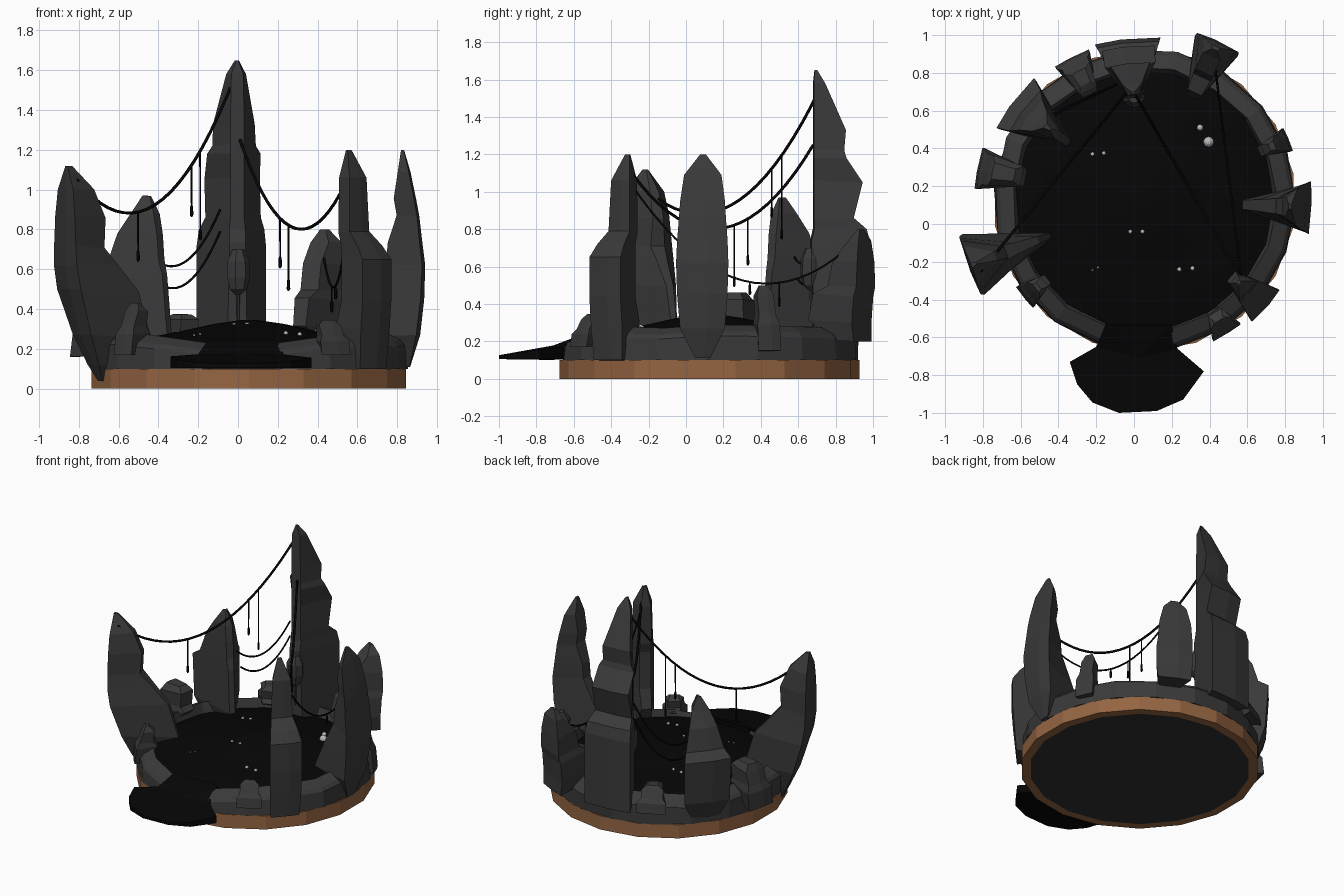
import bpy, bmesh, math, random
from mathutils import Vector

if "Cube" in bpy.data.objects:
    bpy.data.objects.remove(bpy.data.objects["Cube"])
random.seed(4)
CX, CY = 0.055, 0.125


def mat(name, c):
    m = bpy.data.materials.new(name)
    m.diffuse_color = (*c, 1)
    m.use_nodes = True
    m.node_tree.nodes["Principled BSDF"].inputs["Base Color"].default_value = m.diffuse_color
    return m


ROCK = mat("rock", (.042, .042, .042))
TAR = mat("tar", (.0018, .0018, .0018))
WOOD = mat("wood", (.30, .13, .055))
FELT = mat("felt", (.03, .03, .03))
BUBBLE = mat("bubble", (.5, .5, .5))


def finish(bm, name, *mats):
    bmesh.ops.recalc_face_normals(bm, faces=bm.faces[:])
    me = bpy.data.meshes.new(name)
    bm.to_mesh(me)
    bm.free()
    for m in mats:
        me.materials.append(m)
    ob = bpy.data.objects.new(name, me)
    bpy.context.collection.objects.link(ob)
    return ob


def loft(name, rings, m):
    bm = bmesh.new()
    vs = [[bm.verts.new(p) for p in r] for r in rings]
    n = len(vs[0])
    for a, b in zip(vs, vs[1:]):
        for i in range(n):
            j = (i + 1) % n
            bm.faces.new((a[i], a[j], b[j], b[i]))
    bm.faces.new(vs[0][::-1])
    bm.faces.new(vs[-1])
    return finish(bm, name, m)


def polar(deg, r, z, t=0):
    a = math.radians(deg)
    return Vector((CX + r * math.cos(a) - t * math.sin(a), CY + r * math.sin(a) + t * math.cos(a), z))


# Spire: stacked wedge sections, each (z, inner radius, outer radius, inner width, outer width)
def spire(name, deg, levels):
    rings = []
    for z, ri, ro, wi, wo in levels:
        k = (ro - ri) * .04
        d = random.uniform(-.02, .02) * (ro - ri) * 3
        rings.append([polar(deg, ri, z + d, -wi / 2), polar(deg, ro - k, z, -wo / 2),
                      polar(deg, ro, z, wo * .1), polar(deg, ro - k, z, wo / 2),
                      polar(deg, ri, z + d, wi / 2)])
    return loft(name, rings, ROCK)


# Wooden base with dark underside
bm = bmesh.new()
bmesh.ops.create_cone(bm, cap_ends=True, segments=18, radius1=.802, radius2=.802, depth=.1)
bmesh.ops.translate(bm, verts=bm.verts[:], vec=(CX, CY, .05))
bm.faces.ensure_lookup_table()
low = min(bm.faces, key=lambda f: f.calc_center_median().z)
bmesh.ops.inset_region(bm, faces=[low], thickness=.06)
low.material_index = 1
finish(bm, "wooden_base", WOOD, FELT)

# Rocky rim, open at the front
rings = []
N = 17
for i in range(N + 1):
    a = 281.5 + (613 - 281.5) * i / N
    e = min(i, N - i)
    dz = -.05 if e == 0 else -.02 if e == 1 else random.uniform(-.01, .012)
    j = random.uniform(-.008, .012)
    rings.append([polar(a, .67, .1), polar(a, .80, .1), polar(a, .795 + j, .22 + dz),
                  polar(a, .775 + j, .245 + dz), polar(a, .70 + j, .28 + dz), polar(a, .68, .2)])
loft("rock_rim", rings, ROCK)

# Domed tar pool
loft("tar_pool", [[polar(20 * i, r, z) for i in range(18)] for r, z in
                  ((.70, .11), (.70, .21), (.55, .25), (.36, .285), (.18, .325), (.04, .345))], TAR)

# Tar spill over the front lip
out = [(-.15, -.53), (.2, -.53), (.23, -.66), (.37, -.78), (.26, -.93), (.12, -.99), (-.08, -1.0),
       (-.22, -.945), (-.30, -.85), (-.34, -.73), (-.20, -.65)]


def spill_z(y):
    return .21 + (y + .62) * .4 if y > -.62 else .172 + (y + .66) * .135


bm = bmesh.new()
top = [bm.verts.new((x, y, spill_z(y))) for x, y in out]
bot = [bm.verts.new((x, y, .105)) for x, y in out]
ct, cb = bm.verts.new((.02, -.71, .178)), bm.verts.new((.02, -.74, .101))
for i in range(len(out)):
    j = (i + 1) % len(out)
    bm.faces.new((bot[i], bot[j], top[j], top[i]))
    bm.faces.new((top[i], top[j], ct))
    bm.faces.new((bot[j], bot[i], cb))
finish(bm, "tar_spill", TAR)

# Large spires
spire("tall_back_spire", 96, [
    (.2, .56, .86, .1, .35), (.72, .545, .86, .08, .35), (.8, .56, .84, .08, .33), (.86, .56, .77, .07, .28),
    (1.05, .56, .82, .07, .28), (1.18, .56, .73, .07, .27), (1.22, .56, .72, .07, .22),
    (1.33, .56, .73, .07, .21), (1.58, .56, .62, .06, .10), (1.65, .565, .58, .01, .02)])
spire("left_fang", 200.5, [
    (.04, .76, .80, .03, .06), (.12, .7, .84, .05, .16), (.27, .53, .91, .03, .26), (.5, .60, .98, .04, .34),
    (.62, .72, .995, .06, .33), (.72, .79, .995, .08, .31), (.87, .78, .995, .06, .28),
    (1.0, .84, .99, .05, .22), (1.12, .95, .98, .01, .03)])
spire("back_left_spire", 143, [
    (.14, .55, .80, .05, .2), (.27, .5, .85, .04, .32), (.58, .53, .87, .04, .33), (.63, .55, .8, .05, .27),
    (.78, .56, .76, .05, .2), (.88, .58, .7, .05, .13), (.97, .62, .66, .01, .03)])
spire("right_fang", -2.5, [
    (.11, .78, .81, .04, .08), (.27, .52, .86, .05, .24), (.45, .6, .88, .06, .27), (.62, .69, .885, .08, .28),
    (.74, .7, .87, .08, .27), (.87, .745, .855, .1, .25), (.95, .73, .84, .1, .24),
    (1.09, .75, .81, .1, .2), (1.2, .765, .78, .02, .03)])
spire("front_right_spire", -41, [
    (.1, .74, .83, .12, .2), (.3, .61, .85, .07, .22), (.44, .65, .86, .08, .22), (.65, .65, .86, .08, .22),
    (.72, .65, .81, .08, .19), (.79, .63, .74, .08, .15), (1.06, .63, .73, .07, .13), (1.2, .655, .67, .02, .03)])
spire("back_right_spire", 65, [
    (.2, .75, .91, .12, .23), (.3, .6, .91, .07, .25), (.44, .63, .92, .08, .25), (.49, .72, .93, .1, .24),
    (.62, .75, .93, .1, .22), (.74, .84, .92, .1, .16), (.8, .88, .9, .03, .05)])

# Smaller stacked stones on the rim
for name, deg, z0, z1, ri, ro, w in (
        ("left_stone", 169, .16, .46, .64, .9, .22), ("back_left_stone", 117, .2, .375, .63, .85, .2),
        ("right_stone", 23, .15, .5, .66, .83, .13), ("front_left_stone", 219, .17, .43, .66, .82, .14),
        ("front_right_stone", -58, .17, .345, .68, .83, .17)):
    h, m = z1 - z0, (ri + ro) / 2
    spire(name, deg, [
        (z0, m, ro, w * .5, w), (z0 + h * .4, ri, ro - .01, w * .4, w),
        (z0 + h * .55, ri + .03, ro - .03, w * .5, w * .75),
        (z0 + h * .85, ri + .02, ro - .06, w * .5, w * .75), (z1, ri + .06, ro - .08, w * .3, w * .4)])


def turned(name, x, y, prof, m, n=6):
    loft(name, [[(x + r * math.cos(2 * math.pi * i / n), y + r * math.sin(2 * math.pi * i / n), z)
                 for i in range(n)] for r, z in prof], m)


# Drip stone on the tall spire
turned("drip_stone", 0, .67, [(.006, .33), (.01, .47), (.045, .5), (.06, .56), (.058, .64), (.03, .7)], ROCK, 7)


# Sagging tar strands with hanging drips: (t along strand, length)
def strand(name, a, b, sag, r, drips=()):
    a, b = Vector(a), Vector(b)

    def at(t):
        return a.lerp(b, t) - Vector((0, 0, 4 * sag * t * (1 - t)))
    cu = bpy.data.curves.new(name, 'CURVE')
    cu.dimensions = '3D'
    cu.bevel_depth = r
    cu.bevel_resolution = 1
    cu.use_fill_caps = True
    sp = cu.splines.new('POLY')
    sp.points.add(20)
    for i in range(21):
        sp.points[i].co = (*at(i / 20), 1)
    cu.materials.append(TAR)
    bpy.context.collection.objects.link(bpy.data.objects.new(name, cu))
    for k, (t, l) in enumerate(drips):
        p = at(t)
        turned(f"{name}_drip_{k + 1}", p.x, p.y, [(.003, p.z - l), (.009, p.z - l + .01), (.008, p.z - l + .05),
                                                  (.004, p.z - l + .06), (.005, p.z)], TAR)


strand("left_strand", (-.81, -.25, 1.05), (-.02, .72, 1.56), .38, .008, ((.39, .25), (.73, .26), (.785, .45)))
strand("centre_strand", (.01, .68, 1.25), (.57, -.29, 1.1), .37, .008, ((.36, .25), (.435, .33)))
strand("right_strand", (.42, .91, .74), (.57, -.30, 1.05), .37, .006, ((.34, .13), (.47, .07)))
strand("upper_back_strand", (-.42, .58, .65), (-.09, .74, .9), .13, .006)
strand("lower_back_strand", (-.40, .60, .53), (-.09, .74, .79), .12, .006)

# Bubbles on the tar
for k, (x, y, r) in enumerate((
        (-.22, .37, .011), (-.16, .375, .011), (-.02, -.04, .012), (.045, -.04, .012), (.24, -.24, .012),
        (.31, -.235, .012), (-.22, -.245, .006), (-.19, -.23, .006), (.35, .51, .017), (.395, .435, .028))):
    d = math.hypot(x - CX, y - CY)
    bm = bmesh.new()
    bmesh.ops.create_uvsphere(bm, u_segments=10, v_segments=6, radius=r)
    bmesh.ops.translate(bm, verts=bm.verts[:], vec=(x, y, .352 - .18 * d))
    finish(bm, f"bubble_{k + 1}", BUBBLE)
